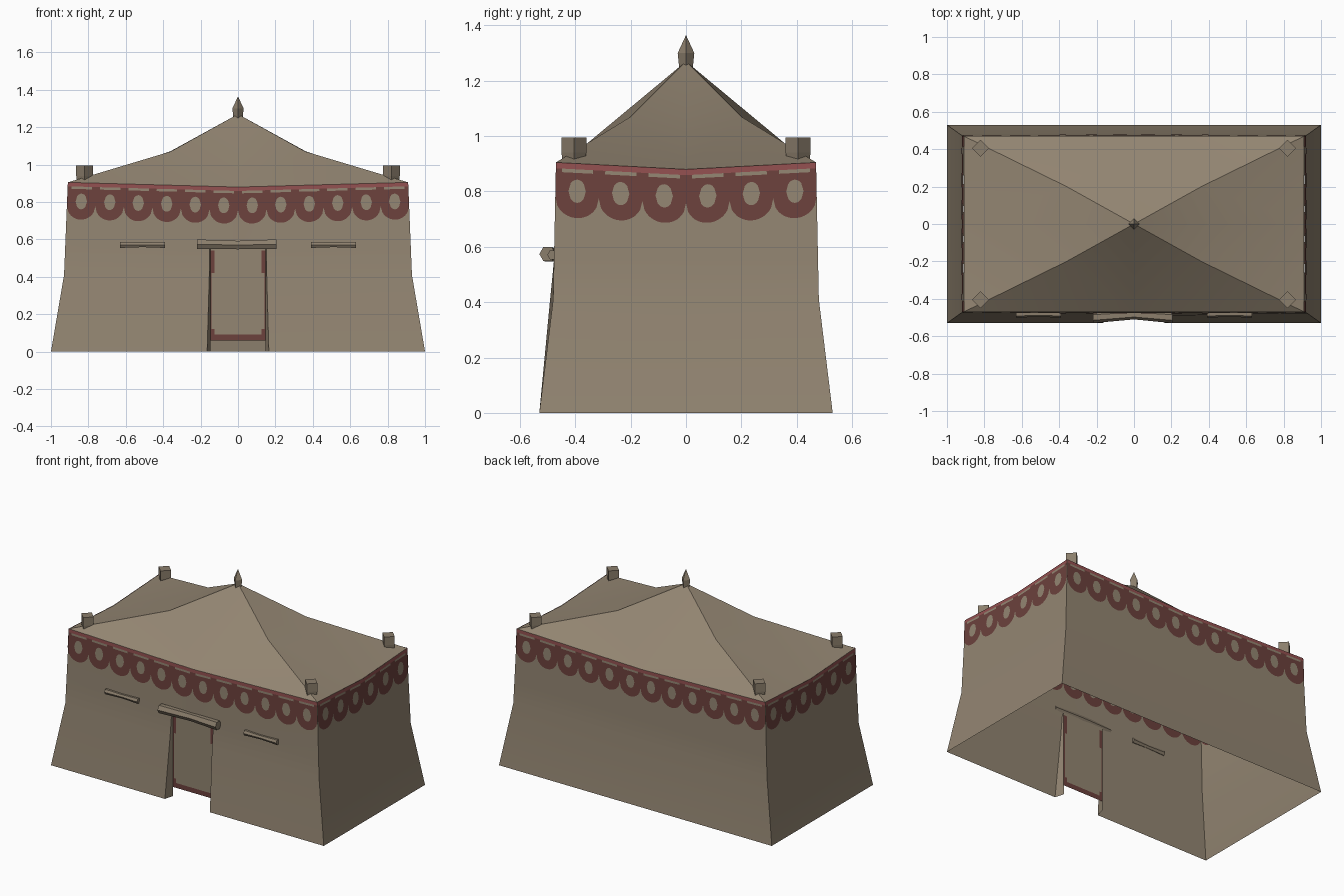
import bpy, bmesh, math

if "Cube" in bpy.data.objects:
    bpy.data.objects.remove(bpy.data.objects["Cube"])


def material(name, rgb):
    m = bpy.data.materials.new(name)
    m.diffuse_color = (*rgb, 1)
    m.use_nodes = True
    m.node_tree.nodes["Principled BSDF"].inputs["Base Color"].default_value = m.diffuse_color
    return m


CANVAS = material("canvas beige", (0.292, 0.236, 0.168))
WOOD = material("wood tan", (0.26, 0.21, 0.15))
DARK = material("dark red", (0.15, 0.053, 0.046))
BRIGHT = material("bright red", (0.29, 0.08, 0.08))


def build(name, polys, mats, smooth=None, fix_normals=False):
    """polys: list of (points, material index)"""
    bm = bmesh.new()
    for pts, mi in polys:
        f = bm.faces.new([bm.verts.new(p) for p in pts])
        f.material_index = mi
    bmesh.ops.remove_doubles(bm, verts=bm.verts, dist=0.0002)
    if fix_normals:
        bmesh.ops.recalc_face_normals(bm, faces=bm.faces)
    me = bpy.data.meshes.new(name)
    bm.to_mesh(me)
    bm.free()
    for m in mats:
        me.materials.append(m)
    if smooth:
        me.polygons.foreach_set("use_smooth", [True] * len(me.polygons))
        me.set_sharp_from_angle(angle=math.radians(smooth))
    ob = bpy.data.objects.new(name, me)
    bpy.context.collection.objects.link(ob)
    return ob


# Flared wall profile and sagging top edge
def half(z, bottom, knee, top):
    if z < 0.41:
        return bottom + (knee - bottom) * z / 0.41
    return knee + (top - knee) * (z - 0.41) / 0.49


def wall_top(t):
    return 0.88 + 0.025 * abs(t)


def on_wall(side, t, z, off=0.0):
    hx, hy = half(z, 1, 0.93, 0.91), half(z, 0.53, 0.48, 0.47)
    return [(t * hx, -hy - off, z), (hx + off, t * hy, z),
            (-t * hx, hy + off, z), (-hx - off, -t * hy, z)][side]


# Canvas walls, open below, with doorway in the front
DOOR = 0.165


def wall_pt(side, t, row):
    z = [0, 0.41, 0.55, wall_top(t)][row]
    bump = 0.011 if side == 0 and row == 1 and abs(t) <= DOOR else 0
    return on_wall(side, t, z, bump)


polys = []
for side in range(4):
    ts = [-1, -DOOR, 0, DOOR, 1] if side == 0 else [-1, 0, 1]
    for a, b in zip(ts, ts[1:]):
        for r in range(3):
            if side == 0 and r < 2 and max(abs(a), abs(b)) <= DOOR:
                continue
            polys.append(([wall_pt(side, a, r), wall_pt(side, b, r),
                           wall_pt(side, b, r + 1), wall_pt(side, a, r + 1)], 0))
# door jambs folding inward
for s in (-1, 1):
    for r in range(2):
        lo, hi = wall_pt(0, s * DOOR, r), wall_pt(0, s * DOOR, r + 1)
        q = [lo, (s * 0.148, -0.468, lo[2]), (s * 0.148, -0.468, hi[2]), hi]
        polys.append((q if s < 0 else q[::-1], 0))
build("canvas_walls", polys, [CANVAS], 30)

# Roof: hips sag halfway, front and back slopes run straight to the peak
peak = (0, 0, 1.27)
polys = []
for sx in (-1, 1):
    for sy in (-1, 1):
        corner = (sx * 0.91, sy * 0.47, 0.905)
        hip = (sx * 0.36, sy * 0.2, 1.07)
        long_mid, short_mid = (0, sy * 0.47, 0.88), (sx * 0.91, 0, 0.88)
        side_mid = (sx * 0.36, 0, 1.072)
        for q in ([peak, hip, long_mid], [hip, corner, long_mid],
                  [hip, side_mid, short_mid], [hip, short_mid, corner],
                  [peak, side_mid, hip]):
            polys.append((q, 0))
roof = build("canvas_roof", polys, [CANVAS], 40, True)


# Painted scalloped trim, seen on both faces of the cloth
def trim(name, off, flip):
    polys = []

    def strip(side, t0, t1, tops, bots, mi):
        q = [on_wall(side, t, wall_top(t) - d, off) for t, d in
             ((t0, bots[0]), (t1, bots[1]), (t1, tops[1]), (t0, tops[0]))]
        if max(abs(tops[0] - bots[0]), abs(tops[1] - bots[1])) > 1e-5:
            polys.append((q[::-1] if flip else q, mi))

    def hole(u):
        return 0.042 * math.sqrt(max(0, 1 - (u / 0.2) ** 2))

    def scallop(u):
        return 0.122 + 0.075 * math.sqrt(max(0, 1 - (2 * u) ** 2))

    for side in range(4):
        n = 12 if side % 2 == 0 else 6
        for c in range(n):
            def t_at(u):
                return -1 + 2 * (c + 0.5 + u) / n
            strip(side, t_at(-0.5), t_at(0.5), (0, 0), (0.021, 0.021), 1)
            for e in (-0.5, 0.36):
                strip(side, t_at(e), t_at(e + 0.14), (0.021, 0.021), (0.034, 0.034), 0)
            for k in range(-10, 10):
                u, v = k / 20, (k + 1) / 20
                strip(side, t_at(u), t_at(v), (0.034, 0.034),
                      (0.1 - hole(u), 0.1 - hole(v)), 0)
                strip(side, t_at(u), t_at(v), (0.1 + hole(u), 0.1 + hole(v)),
                      (scallop(u), scallop(v)), 0)
    build(name, polys, [DARK, BRIGHT])


trim("scalloped_trim_outside", 0.003, False)
trim("scalloped_trim_inside", -0.003, True)

# Door curtain with a red hem
xs = [-0.15, -0.142, -0.125, 0, 0.125, 0.142, 0.15]
zs = [0.06, 0.092, 0.12, 0.42, 0.54, 0.56]
polys = []
for i in range(6):
    for j in range(5):
        edge = min(i, 5 - i)
        red = j < 4 and (j == 0 or edge == 0 or (edge == 1 and j in (1, 3)))
        polys.append(([(xs[i + a], -0.468, zs[j + b])
                       for a, b in ((0, 0), (1, 0), (1, 1), (0, 1))], int(red)))
build("door_curtain", polys, [CANVAS, DARK])


# Turned parts: rings of (centre, radius a, radius b) joined into a solid
def tube(name, rings, axis, sides, mat, smooth=None):
    loops = []
    for (cx, cy, cz), ra, rb in rings:
        loop = []
        for k in range(sides):
            a = 2 * math.pi * k / sides
            p, q = ra * math.cos(a), rb * math.sin(a)
            loop.append((cx, cy + p, cz + q) if axis == 'x' else (cx + p, cy + q, cz))
        loops.append(loop)
    polys = [(loops[0], 0), (loops[-1], 0)]
    for A, B in zip(loops, loops[1:]):
        for k in range(sides):
            m = (k + 1) % sides
            polys.append(([A[k], A[m], B[m], B[k]], 0))
    build(name, polys, [mat], smooth, True)


# Lintel and two side bars
tube("door_lintel", [((-0.22, -0.5, 0.574), 0.03, 0.03),
                     ((0, -0.485, 0.57), 0.025, 0.026),
                     ((0.205, -0.5, 0.574), 0.03, 0.03)], 'x', 6, WOOD, 40)
for s, side in ((-1, "left"), (1, "right")):
    tube(side + "_wall_bar", [((s * 0.51 + d, -0.482, 0.571), r, r)
                              for d, r in ((-0.12, 0.019), (0, 0.014), (0.12, 0.019))],
         'x', 6, WOOD, 40)

# Corner posts and peak finial, all four-sided
for sx in (-1, 1):
    for sy in (-1, 1):
        tube("corner_post", [((sx * 0.82, sy * 0.405, z), r, r)
                             for z, r in ((0.89, 0.038), (0.94, 0.045), (0.995, 0.045))],
             'z', 4, WOOD)
tube("peak_finial", [((0, 0, z), r, r) for z, r in
                     ((1.24, 0.024), (1.3, 0.03), (1.363, 0.001))], 'z', 4, WOOD)
